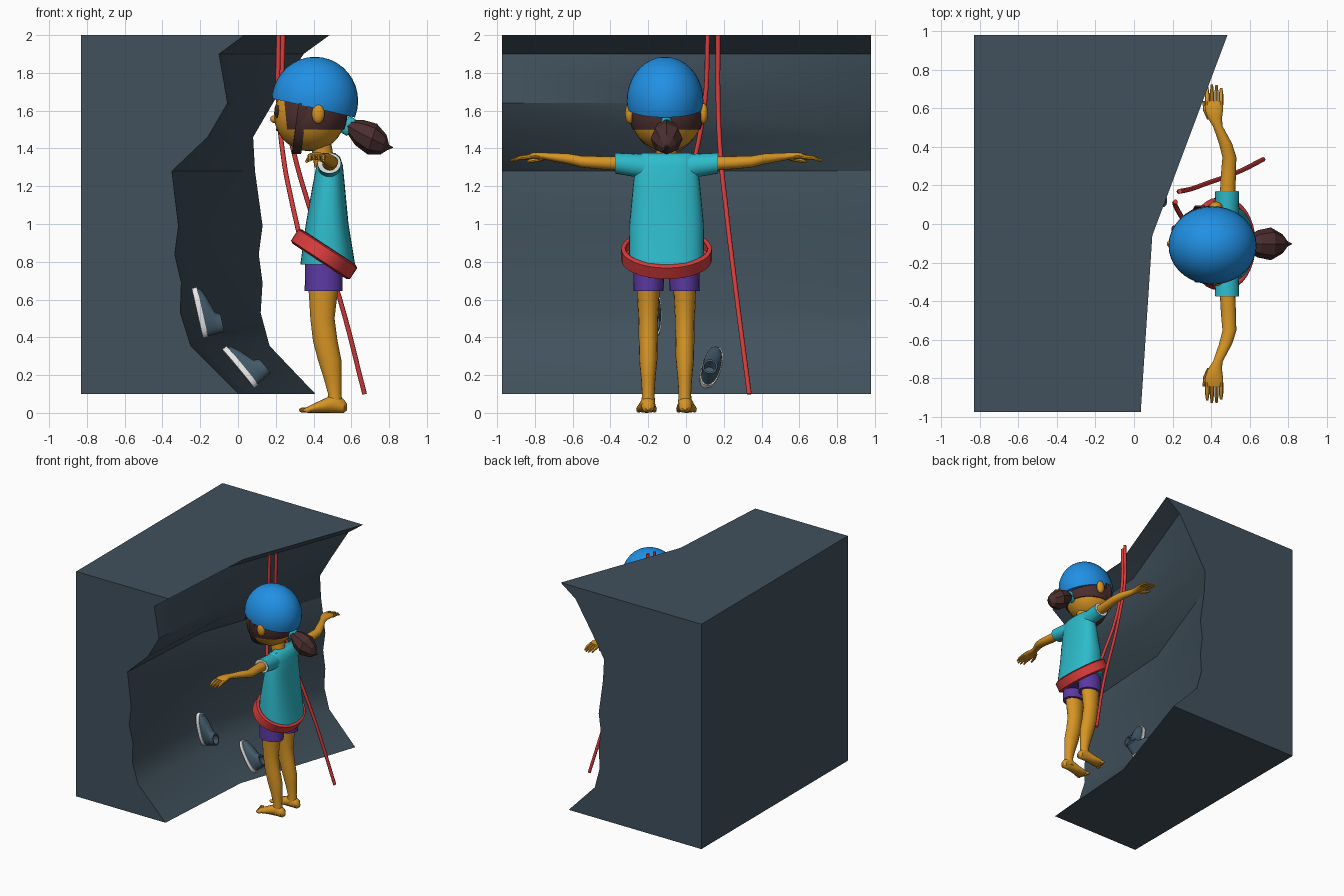
import bpy, bmesh, math
from mathutils import Vector, Matrix

cube = bpy.data.objects.get("Cube")
if cube:
    bpy.data.objects.remove(cube, do_unlink=True)

X, Y, Z = Vector((1, 0, 0)), Vector((0, 1, 0)), Vector((0, 0, 1))
MID = -0.103  # mirror plane of the climber


def material(name, rgb):
    m = bpy.data.materials.new(name)
    m.use_nodes = True
    m.diffuse_color = (*rgb, 1)
    m.node_tree.nodes["Principled BSDF"].inputs["Base Color"].default_value = (*rgb, 1)
    return m


rock = material("slate rock", (0.052, 0.082, 0.107))
skin = material("tan skin", (0.68, 0.30, 0.018))
blue = material("helmet blue", (0.015, 0.28, 0.78))
teal = material("shirt teal", (0.027, 0.50, 0.60))
red = material("rope red", (0.70, 0.045, 0.045))
purple = material("shorts purple", (0.105, 0.04, 0.36))
brown = material("hair brown", (0.07, 0.027, 0.027))
white = material("lining white", (0.85, 0.85, 0.85))
grey = material("shoe slate", (0.055, 0.10, 0.14))


def finish(name, bm, mat, angle=40):
    bmesh.ops.recalc_face_normals(bm, faces=bm.faces)
    me = bpy.data.meshes.new(name)
    bm.to_mesh(me)
    bm.free()
    me.materials.append(mat)
    ob = bpy.data.objects.new(name, me)
    bpy.context.collection.objects.link(ob)
    if angle:
        bpy.ops.object.select_all(action='DESELECT')
        ob.select_set(True)
        bpy.context.view_layer.objects.active = ob
        bpy.ops.object.shade_smooth_by_angle(angle=math.radians(angle))
    return ob


def skin_rings(bm, rings):
    rings = [[bm.verts.new(p) for p in ring] for ring in rings]
    n = len(rings[0])
    for r, s in zip(rings, rings[1:]):
        for i in range(n):
            j = (i + 1) % n
            bm.faces.new((r[i], r[j], s[j], s[i]))
    bm.faces.new(rings[0])
    bm.faces.new(rings[-1])


def loft(name, mat, sections, a, b, n=16, power=1.0, matrix=None, angle=40):
    """Elliptic sections (centre, radius a, radius b) skinned into one shape."""
    bm = bmesh.new()
    rings = []
    for c, ra, rb in sections:
        ring = []
        for i in range(n):
            t = 2 * math.pi * i / n
            u, v = math.cos(t), math.sin(t)
            u = math.copysign(abs(u) ** power, u)
            v = math.copysign(abs(v) ** power, v)
            ring.append(Vector(c) + a * u * ra + b * v * rb)
        rings.append(ring)
    skin_rings(bm, rings)
    if matrix:
        bm.transform(matrix)
    return finish(name, bm, mat, angle)


def ellipsoid(name, mat, centre, radii, cuts=(), seg=28):
    bm = bmesh.new()
    bmesh.ops.create_uvsphere(bm, u_segments=seg, v_segments=seg // 2, radius=1)
    bm.transform(Matrix.Translation(centre) @ Matrix.Diagonal((*radii, 1)))
    for point, normal in cuts:
        res = bmesh.ops.bisect_plane(bm, geom=bm.verts[:] + bm.edges[:] + bm.faces[:],
                                     plane_co=point, plane_no=normal, clear_inner=True)
        edges = [e for e in res["geom_cut"] if isinstance(e, bmesh.types.BMEdge)]
        bmesh.ops.edgeloop_fill(bm, edges=edges)
    return finish(name, bm, mat)


def rope(name, points, radius=0.0125):
    cu = bpy.data.curves.new(name, 'CURVE')
    cu.dimensions = '3D'
    cu.bevel_depth, cu.bevel_resolution, cu.resolution_u = radius, 2, 6
    cu.use_fill_caps = True
    sp = cu.splines.new('BEZIER')
    sp.bezier_points.add(len(points) - 1)
    for bp, p in zip(sp.bezier_points, points):
        bp.co = p
        bp.handle_left_type = bp.handle_right_type = 'AUTO'
    cu.materials.append(red)
    bpy.context.collection.objects.link(bpy.data.objects.new(name, cu))


# Rock wall: height, near-end x, far-end x
profile = [(2.0, .035, .485), (1.9, -.10, .347), (1.64, -.055, .185), (1.46, -.16, .08),
           (1.28, -.35, .09), (.99, -.315, .13), (.84, -.335, .11), (.69, -.30, .13),
           (.53, -.305, .12), (.355, -.25, .167), (.1, .005, .41)]
sides = [[(-.83, y, 2.0)] + [(f(r), y, r[0]) for r in profile] + [(-.83, y, .1)]
         for y, f in ((-.975, lambda r: r[1]), (-.06, lambda r: r[1] + .06),
                      (.98, lambda r: r[2]))]
bm = bmesh.new()
skin_rings(bm, sides)
finish("rock_wall", bm, rock, 30)

# Head, hair and helmet
ellipsoid("head", skin, (.38, MID, 1.575), (.19, .19, .19))
loft("neck", skin, [((.46, MID, 1.3), .055, .055), ((.43, MID, 1.48), .055, .055)], X, Y)
ellipsoid("hair_back", brown, (.385, MID, 1.575), (.195, .196, .195),
          [((.41, 0, 0), (1, 0, .1)), ((0, 0, 1.5), (0, 0, 1))])
ellipsoid("helmet", blue, (.407, MID - .008, 1.652), (.229, .203, .233),
          [((.18, 0, 1.665), (.23, 0, 1))], 36)
loft("hair_tie", teal, [((.565, MID, 1.53), .03, .05), ((.60, MID, 1.51), .03, .05)],
     Y, Vector((.45, 0, .89)))
loft("ponytail", brown, [((.58, MID, 1.52), .03, .03), ((.64, MID, 1.485), .07, .07),
                         ((.71, MID, 1.45), .085, .085), ((.77, MID, 1.42), .05, .055),
                         ((.795, MID, 1.405), .015, .015), ((.82, MID, 1.405), .002, .002)],
     Y, Vector((.3, 0, .95)), n=8, angle=0)

# Chin strap: flat band looping under the jaw
bm = bmesh.new()
rings = []
for i in range(25):
    t = math.pi * i / 24
    lean = .035 * math.sin(t)
    rings.append([(.345 - lean + dx, MID + math.cos(t) * r, 1.64 - math.sin(t) * (r + .07))
                  for dx, r in ((-.024, .188), (.024, .188), (.024, .2), (-.024, .2))])
skin_rings(bm, rings)
finish("chin_strap", bm, brown)
ellipsoid("mouth", brown, (.212, MID, 1.5), (.012, .035, .008), seg=12)
ellipsoid("nose", skin, (.19, MID, 1.555), (.02, .02, .02), seg=12)

# Shirt body and harness belt
loft("shirt", teal, [((.475, MID, .785), .145, .2), ((.472, MID, 1.0), .113, .197),
                     ((.48, MID, 1.2), .086, .178), ((.485, MID, 1.31), .07, .165),
                     ((.485, MID, 1.355), .055, .155), ((.485, MID, 1.375), .03, .13)],
     X, Y, 32, .8)
loft("shorts_hips", purple, [((.455, MID, .72), .1, .16), ((.46, MID, .9), .1, .17)], X, Y, 24, .8)
slope = Vector((.84, 0, -.55))
up = Vector((.55, 0, .84))
bm = bmesh.new()
rings = []
for w, grow in ((-.045, -.01), (-.035, .008), (.035, .008), (.045, -.01)):
    rings.append([Vector((.456, MID, .84)) + up * w + slope * math.cos(t) * (.178 + grow)
                  + Y * math.sin(t) * (.232 + grow)
                  for t in (2 * math.pi * i / 32 for i in range(32))])
skin_rings(bm, rings)
bmesh.ops.delete(bm, geom=[f for f in bm.faces if len(f.verts) > 4], context='FACES_ONLY')
belt = finish("harness_belt", bm, red)
solid = belt.modifiers.new("thickness", 'SOLIDIFY')
solid.thickness = .015

# Paired parts of the climber
for s, side in ((-1, "near"), (1, "far")):
    def at(x, off, z):
        return (x, MID + s * off, z)

    ellipsoid(side + "_ear", skin, at(.425, .195, 1.585), (.035, .025, .055), seg=14)
    ellipsoid(side + "_eye", brown, at(.207, .07, 1.595), (.014, .026, .035), seg=14)
    loft(side + "_sleeve", teal, [(at(.483, .08, 1.295), .058, .075), (at(.483, .16, 1.31), .06, .062),
                                  (at(.483, .27, 1.322), .063, .055)], X, Z, 20)
    loft(side + "_sleeve_lining", white, [(at(.483, .262, 1.322), .058, .051),
                                          (at(.483, .273, 1.322), .061, .054)], X, Z, 20)
    # Arm and hand
    loft(side + "_arm", skin, [(at(.485, .25, 1.32), .04, .038), (at(.49, .36, 1.325), .039, .034),
                               (at(.495, .45, 1.33), .036, .031), (at(.475, .52, 1.345), .034, .028),
                               (at(.435, .61, 1.355), .025, .021), (at(.42, .65, 1.36), .036, .019),
                               (at(.415, .70, 1.362), .048, .018), (at(.415, .74, 1.355), .045, .014)],
         X, Z)
    for i in range(4):
        fx = .38 + .024 * i
        tip = .80 + .028 * math.sin(math.pi * (i + .6) / 4)
        loft(f"{side}_finger_{i + 1}", skin, [(at(fx, .72, 1.357), .012, .013),
                                              (at(fx, .78, 1.35), .011, .011),
                                              (at(fx, tip, 1.336), .006, .006)], X, Z, 8)
    loft(side + "_thumb", skin, [(at(.395, .645, 1.352), .016, .014), (at(.372, .69, 1.34), .013, .012),
                                 (at(.362, .74, 1.33), .007, .007)], X, Z, 8)
    # Leg, foot and toes
    loft(side + "_shorts_leg", purple, [(at(.455, .09, .80), .1, .082), (at(.453, .096, .645), .1, .08)],
         X, Y, 20)
    loft(side + "_leg", skin, [(at(.455, .097, .7), .085, .062), (at(.45, .097, .6), .073, .058),
                               (at(.447, .097, .5), .064, .052), (at(.462, .097, .38), .065, .05),
                               (at(.485, .097, .28), .062, .048), (at(.502, .097, .18), .047, .038),
                               (at(.512, .097, .1), .035, .033), (at(.512, .097, .03), .045, .038)],
         X, Y)
    loft(side + "_foot", skin, [(at(.578, .098, .03), .012, .016), (at(.56, .098, .036), .034, .036),
                                (at(.51, .099, .05), .038, .05), (at(.45, .102, .036), .045, .036),
                                (at(.39, .106, .022), .055, .022), (at(.36, .106, .015), .05, .014)],
         Y, Z)
    for i in range(5):
        ellipsoid(f"{side}_toe_{i + 1}", skin, at(.345 + .006 * i, .064 + .021 * i, .015),
                  (.024, .012, .014), seg=10)

# Climbing shoes resting on the wall
for name, heel, toe, lift in (("upper_shoe", (-.185, -.175, .395), (-.245, -.185, .66), (1, 0, .22)),
                              ("lower_shoe", (.085, .105, .13), (-.085, .16, .335), (.75, .1, .65))):
    h, t = Vector(heel), Vector(toe)
    ax = (t - h).normalized()
    ay = Vector(lift).cross(ax).normalized()
    az = ax.cross(ay)
    m = Matrix.Translation((h + t) / 2) @ Matrix((ax, ay, az)).transposed().to_4x4()
    loft(name + "_sole", white, [((0, 0, 0), .136, .052), ((0, 0, .028), .136, .052)],
         X, Y, 24, .8, m)
    loft(name + "_body", grey, [((0, 0, .02), .131, .048), ((-.005, 0, .045), .125, .047),
                                ((-.03, 0, .068), .1, .043), ((-.07, 0, .09), .058, .04),
                                ((-.08, 0, .118), .048, .039), ((-.08, 0, .118), .036, .03),
                                ((-.08, 0, .07), .034, .028)], X, Y, 24, .9, m)

# Ropes
rope("harness_rope", [(.215, .115, 2.0), (.213, .10, 1.65), (.245, .04, 1.32), (.28, -.01, 1.14),
                      (.325, -.06, .94)])
rope("hanging_rope", [(.238, .17, 2.0), (.24, .17, 1.65), (.30, .183, 1.36), (.375, .21, 1.1),
                      (.54, .27, .6), (.67, .335, .1)])
